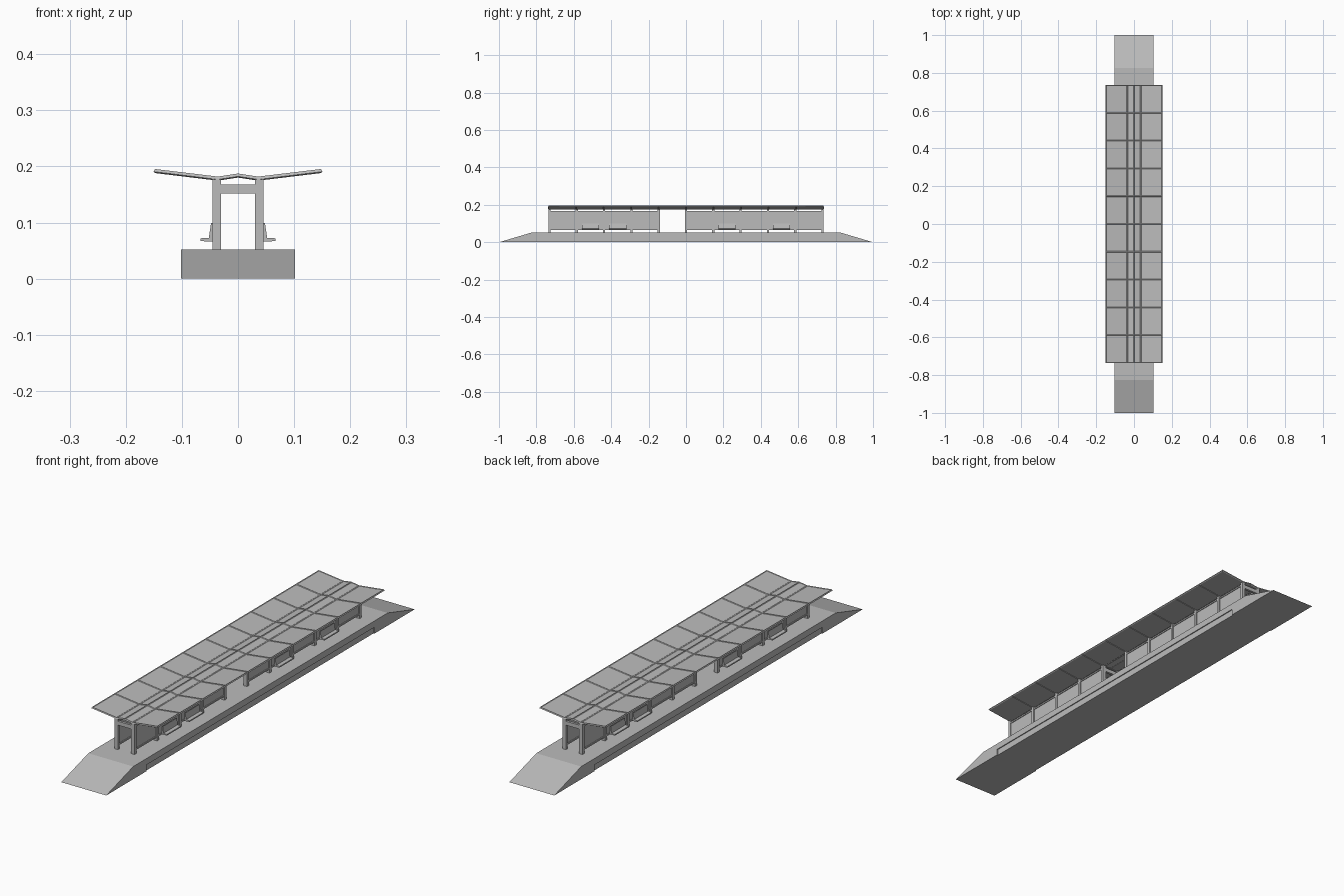
import bpy, bmesh

cube = bpy.data.objects.get("Cube")
if cube:
    bpy.data.objects.remove(cube, do_unlink=True)

grey = bpy.data.materials.new("light_grey")
grey.use_nodes = True
COLOUR = (0.5, 0.5, 0.5, 1)
grey.diffuse_color = COLOUR
grey.node_tree.nodes["Principled BSDF"].inputs["Base Color"].default_value = COLOUR

BAY = 0.146
DECK = 0.052
POSTS = [(i - 5) * BAY for i in range(11)]
DOOR_BAY = 4


def finish(name, bm):
    bmesh.ops.recalc_face_normals(bm, faces=bm.faces)
    mesh = bpy.data.meshes.new(name)
    bm.to_mesh(mesh)
    bm.free()
    mesh.materials.append(grey)
    obj = bpy.data.objects.new(name, mesh)
    bpy.context.collection.objects.link(obj)
    return obj


def prism(name, points, start, end, axis="y"):
    """Extrude a profile of (x, z) along y, or of (y, z) along x."""
    bm = bmesh.new()
    rings = []
    for t in (start, end):
        rings.append([bm.verts.new((a, t, z) if axis == "y" else (t, a, z))
                      for a, z in points])
    first, last = rings
    bm.faces.new(first)
    bm.faces.new(last[::-1])
    n = len(points)
    for i in range(n):
        j = (i + 1) % n
        bm.faces.new((first[i], first[j], last[j], last[i]))
    return finish(name, bm)


def box(name, x0, x1, y0, y1, z0, z1):
    return prism(name, [(x0, z0), (x1, z0), (x1, z1), (x0, z1)], y0, y1)


# Platform core with a ramp at each end
ramp = [(-1, 0), (1, 0), (0.825, DECK), (-0.825, DECK)]
prism("platform", ramp, -0.098, 0.098, "x")

# Platform side skins, leaving a shallow long recess at the foot
skin = [(-1, 0), (-0.74, 0), (-0.74, 0.026), (0.74, 0.026),
        (0.74, 0), (1, 0), (0.825, DECK), (-0.825, DECK)]
for side, label in ((1, "left"), (-1, "right")):
    prism("platform_side_" + label, skin, side * 0.098, side * 0.102, "x")

# Folded roof sheet with a sunken panel in every bay
outline = [(-0.148, 0.1955), (-0.036, 0.182), (0, 0.1875),
           (0.036, 0.182), (0.148, 0.1955)]
bm = bmesh.new()
rows = [[bm.verts.new((x, (i - 5) * 0.147, z)) for x, z in outline]
        for i in range(11)]
for a, b in zip(rows, rows[1:]):
    for k in range(4):
        bm.faces.new((a[k], a[k + 1], b[k + 1], b[k]))
bmesh.ops.recalc_face_normals(bm, faces=bm.faces)
if sum(f.normal.z for f in bm.faces) < 0:
    bmesh.ops.reverse_faces(bm, faces=bm.faces)
bmesh.ops.inset_individual(bm, faces=bm.faces[:], thickness=0.004, depth=-0.002)
mesh = bpy.data.meshes.new("roof")
bm.to_mesh(mesh)
bm.free()
mesh.materials.append(grey)
roof = bpy.data.objects.new("roof", mesh)
bpy.context.collection.objects.link(roof)
solid = roof.modifiers.new("thickness", "SOLIDIFY")
solid.thickness = 0.0055
solid.offset = -1

# Post pairs joined by cross beams
for i, y in enumerate(POSTS):
    for side, label in ((1, "left"), (-1, "right")):
        box(f"post_{label}_{i}", side * 0.030, side * 0.0455,
            y - 0.006, y + 0.006, DECK, 0.179)
    box(f"cross_beam_{i}", -0.030, 0.030, y - 0.005, y + 0.005, 0.152, 0.168)

# Wall panels and rails between posts, with one open bay as a passage
for side, label in ((1, "left"), (-1, "right")):
    for i in range(10):
        if i == DOOR_BAY:
            continue
        y0, y1 = POSTS[i] + 0.006, POSTS[i + 1] - 0.006
        box(f"wall_panel_{label}_{i}", side * 0.035, side * 0.041, y0, y1, 0.066, 0.168)
        for z, rail in ((0.066, "lower"), (0.162, "upper")):
            box(f"{rail}_rail_{label}_{i}", side * 0.032, side * 0.044,
                y0, y1, z, z + 0.006)

# Benches on the outer wall faces, the far side being turned half round
bench = [(0.041, 0.066), (0.067, 0.067), (0.067, 0.072), (0.052, 0.073),
         (0.048, 0.099), (0.045, 0.099), (0.045, 0.074), (0.041, 0.072)]
for side, label in ((1, "left"), (-1, "right")):
    for n, bay in enumerate((1, 2, 6, 8)):
        y = side * (POSTS[bay] + BAY / 2)
        prism(f"bench_{label}_{n}", [(side * x, z) for x, z in bench],
              y - 0.046, y + 0.046)
